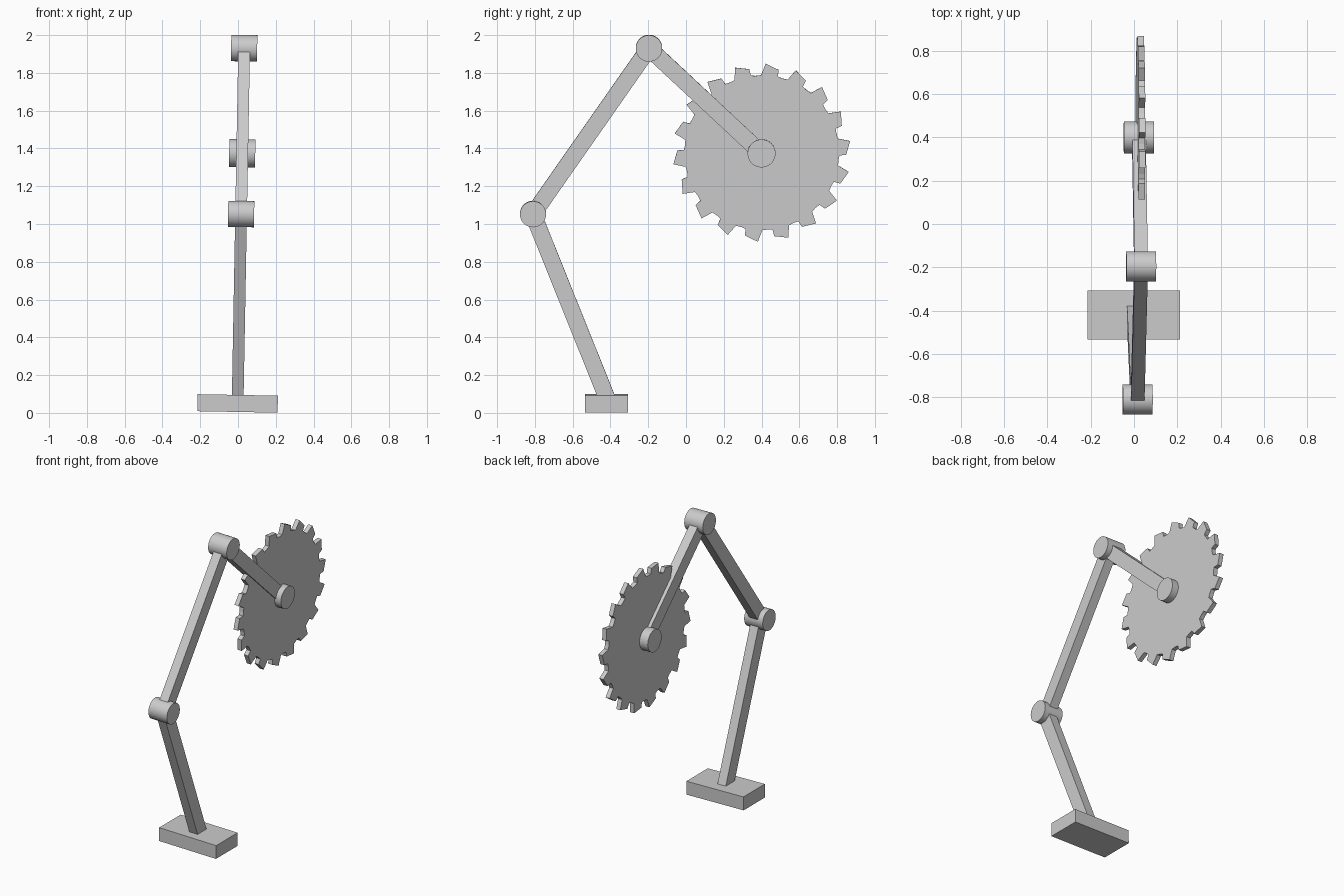
import bpy, bmesh
from math import sin, cos, radians, pi, atan2
from mathutils import Matrix, Vector

if "Cube" in bpy.data.objects:
    bpy.data.objects.remove(bpy.data.objects["Cube"])

# The whole arm leans about one degree to +x, pivoting at the base
PIVOT = Vector((-0.002, 0, 0.05))
LEAN = Matrix.Translation(PIVOT) @ Matrix.Rotation(radians(1.05), 4, 'Y') @ Matrix.Translation((0, 0, -0.05))

BASE = Vector((0, -0.42, 0.05))
ELBOW = Vector((0, -0.81, 1.053))
TOP = Vector((0, -0.196, 1.931))
HUB = Vector((0, 0.40, 1.375))


def add_object(name, bm, matrix):
    bmesh.ops.recalc_face_normals(bm, faces=bm.faces)
    mesh = bpy.data.meshes.new(name)
    bm.to_mesh(mesh)
    bm.free()
    mesh.transform(LEAN @ matrix)
    ob = bpy.data.objects.new(name, mesh)
    bpy.context.collection.objects.link(ob)
    return ob


def box(name, size, matrix):
    bm = bmesh.new()
    bmesh.ops.create_cube(bm, size=1, matrix=Matrix.Diagonal((*size, 1)))
    return add_object(name, bm, matrix)


def bar(name, a, b):
    d = b - a
    turn = Matrix.Rotation(atan2(-d.y, d.z), 4, 'X')
    box(name, (0.062, 0.088, d.length), Matrix.Translation((a + b) / 2) @ turn)


def joint(name, centre, radius):
    bm = bmesh.new()
    bmesh.ops.create_cone(bm, cap_ends=True, segments=48, radius1=radius, radius2=radius, depth=0.138)
    ob = add_object(name, bm, Matrix.Translation(centre) @ Matrix.Rotation(pi / 2, 4, 'Y'))
    bpy.context.view_layer.objects.active = ob
    ob.select_set(True)
    bpy.ops.object.shade_smooth_by_angle(angle=radians(35))
    ob.select_set(False)


# Base plate and three arm bars
box("base_plate", (0.425, 0.228, 0.09), Matrix.Translation(BASE))
bar("lower_arm", BASE + Vector((0, 0.013, 0)), ELBOW)
bar("upper_arm", ELBOW, TOP)
bar("blade_arm", TOP, HUB)

# Round pivots
joint("elbow_joint", ELBOW, 0.069)
joint("top_joint", TOP, 0.07)
joint("blade_hub", HUB, 0.074)

# Saw blade: one tooth profile (degrees, radius) repeated round the disc
TEETH = 18
TOOTH = [(-13, 0.408), (-9.5, 0.412), (-9, 0.447), (0, 0.472), (3, 0.41)]
bm = bmesh.new()
outline = []
for i in range(TEETH):
    for ang, r in TOOTH:
        a = radians(7.5 + i * 360 / TEETH + ang)
        outline.append(bm.verts.new((-0.015, r * cos(a), r * sin(a))))
face = bm.faces.new(outline)
new = bmesh.ops.extrude_face_region(bm, geom=[face])["geom"]
bmesh.ops.translate(bm, vec=(0.03, 0, 0), verts=[v for v in new if isinstance(v, bmesh.types.BMVert)])
add_object("saw_blade", bm, Matrix.Translation(HUB + Vector((0.007, 0.001, 0.003))))
